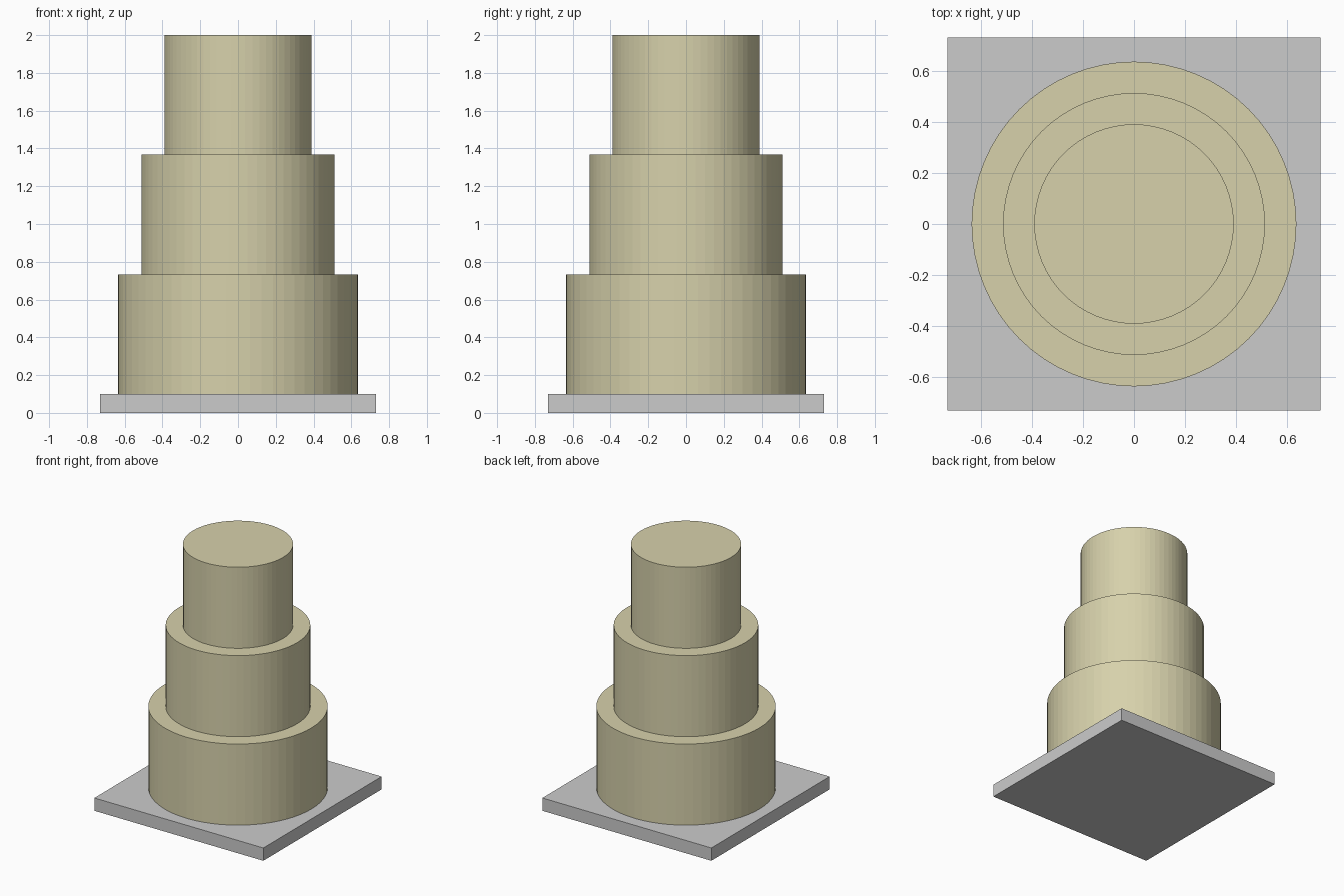
import bpy

if "Cube" in bpy.data.objects:
    bpy.data.objects.remove(bpy.data.objects["Cube"])

cream = bpy.data.materials.new("cream_icing")
cream.diffuse_color = (0.68, 0.64, 0.41, 1)
cream.use_nodes = True
cream.node_tree.nodes["Principled BSDF"].inputs["Base Color"].default_value = cream.diffuse_color

# Square base board
bpy.ops.mesh.primitive_cube_add(size=1, location=(0, 0, 0.05))
board = bpy.context.object
board.name = "base_board"
board.scale = (1.46, 1.46, 0.1)
bpy.ops.object.transform_apply(location=False, rotation=False, scale=True)

# Three stacked round tiers of equal height
tier_height = 1.9 / 3
tiers = [("bottom_tier", 0.635), ("middle_tier", 0.512), ("top_tier", 0.39)]
for i, (name, radius) in enumerate(tiers):
    bpy.ops.mesh.primitive_cylinder_add(
        vertices=64, radius=radius, depth=tier_height,
        location=(0, 0, 0.1 + tier_height * (i + 0.5)))
    tier = bpy.context.object
    tier.name = name
    tier.data.materials.append(cream)
